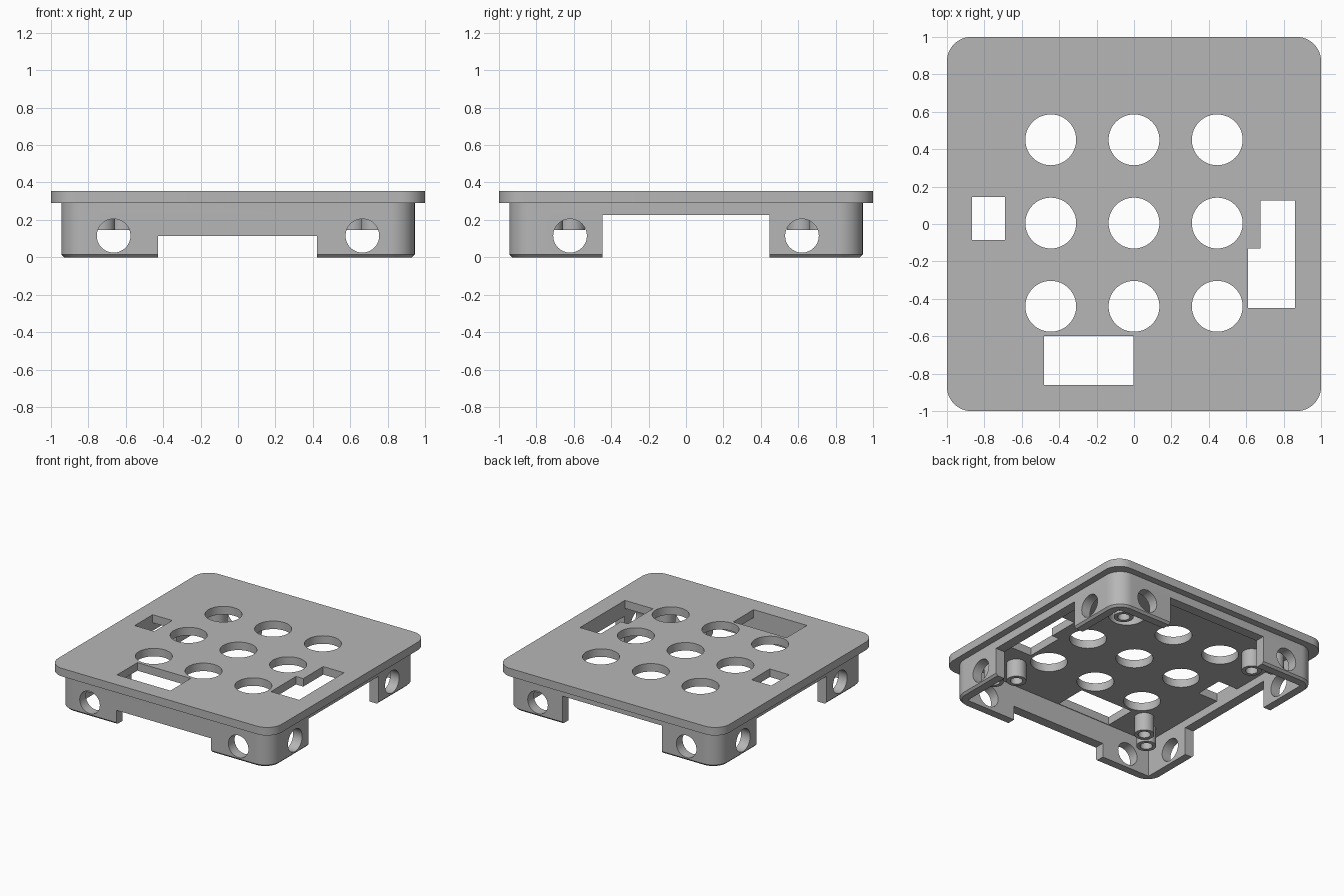
import bpy, bmesh
from math import cos, sin, pi, radians

cube = bpy.data.objects.get("Cube")
if cube:
    bpy.data.objects.remove(cube, do_unlink=True)

grey = bpy.data.materials.new("plain grey")
grey.use_nodes = True
colour = (0.47, 0.47, 0.47, 1)
grey.diffuse_color = colour
grey.node_tree.nodes["Principled BSDF"].inputs["Base Color"].default_value = colour


def prism(name, outline, z0, z1, chamfer=0):
    """Extrude a flat outline from z0 to z1, with an optional lower chamfer."""
    bm = bmesh.new()
    base = bm.faces.new([bm.verts.new((x, y, z0)) for x, y in outline])
    top = bmesh.ops.extrude_face_region(bm, geom=[base])["geom"]
    top_verts = [v for v in top if isinstance(v, bmesh.types.BMVert)]
    bmesh.ops.translate(bm, verts=top_verts, vec=(0, 0, z1 - z0))
    bmesh.ops.recalc_face_normals(bm, faces=bm.faces)
    if chamfer:
        rim = [e for e in bm.edges if all(v.co.z < z0 + 1e-5 for v in e.verts)]
        bmesh.ops.bevel(bm, geom=rim, offset=chamfer, segments=1, affect="EDGES")
    mesh = bpy.data.meshes.new(name)
    bm.to_mesh(mesh)
    bm.free()
    mesh.materials.append(grey)
    obj = bpy.data.objects.new(name, mesh)
    bpy.context.collection.objects.link(obj)
    return obj


def circle(x, y, r, n=48):
    return [(x + r * cos(2 * pi * i / n), y + r * sin(2 * pi * i / n)) for i in range(n)]


def rect(x0, x1, y0, y1):
    return [(x0, y0), (x1, y0), (x1, y1), (x0, y1)]


def rounded_square(half, r, steps=12):
    pts = []
    for quarter, (sx, sy) in enumerate([(1, 1), (-1, 1), (-1, -1), (1, -1)]):
        for i in range(steps + 1):
            a = (quarter + i / steps) * pi / 2
            pts.append((sx * (half - r) + r * cos(a), sy * (half - r) + r * sin(a)))
    return pts


def cut(obj, cutters):
    """Subtract every cutter, keep the result and discard the cutters."""
    for c in cutters:
        c.hide_render = True
        mod = obj.modifiers.new("cut", "BOOLEAN")
        mod.operation = "DIFFERENCE"
        mod.solver = "EXACT"
        mod.object = c
    graph = bpy.context.evaluated_depsgraph_get()
    result = bpy.data.meshes.new_from_object(obj.evaluated_get(graph))
    obj.modifiers.clear()
    obj.data = result
    for c in cutters:
        bpy.data.objects.remove(c, do_unlink=True)


def smooth(obj):
    bpy.ops.object.select_all(action="DESELECT")
    obj.select_set(True)
    bpy.context.view_layer.objects.active = obj
    bpy.ops.object.shade_smooth_by_angle(angle=radians(30))


PLATE_Z, TOP_Z = 0.29, 0.355

# Top plate with a grid of round holes and three connector openings
plate = prism("top_plate", rounded_square(1, 0.13), PLATE_Z, TOP_Z)
openings = [circle(x, y, 0.136) for x in (-0.445, 0, 0.445) for y in (-0.44, 0.005, 0.45)]
openings += [
    rect(-0.865, -0.69, -0.085, 0.145),
    rect(-0.48, -0.003, -0.86, -0.6),
    [(0.61, -0.45), (0.862, -0.45), (0.862, 0.125),
     (0.675, 0.125), (0.675, -0.13), (0.61, -0.13)],
]
cut(plate, [prism("cutter", o, 0.2, 0.45) for o in openings])
smooth(plate)

# Skirt wall, hollow inside, with a notch in each side leaving corner legs
INNER, OUTER = 0.865, 0.945
wall = prism("skirt_wall", rounded_square(OUTER, 0.13), 0, PLATE_Z, chamfer=0.016)
cutters = [
    prism("cutter", rect(-INNER, INNER, -INNER, INNER), -0.1, 0.4),
    prism("cutter", rect(-0.427, 0.422, -1.1, -0.8), -0.1, 0.115),
    prism("cutter", rect(-0.445, 0.445, 0.8, 1.1), -0.1, 0.225),
    prism("cutter", rect(0.8, 1.1, -0.447, 0.447), -0.1, 0.225),
    prism("cutter", rect(-1.1, -0.8, -0.447, 0.447), -0.1, 0.225),
]
# Round holes running through the legs in both directions
for s in (-1, 1):
    along_y = prism("cutter", circle(0, 0, 0.09), -1.2, 1.2)
    along_y.rotation_euler.x = pi / 2
    along_y.location = (s * 0.665, 0, 0.115)
    along_x = prism("cutter", circle(0, 0, 0.09), -1.2, 1.2)
    along_x.rotation_euler.y = pi / 2
    along_x.location = (0, s * 0.62, 0.115)
    cutters += [along_y, along_x]
bpy.context.view_layer.update()
cut(wall, cutters)
smooth(wall)

# Hollow screw posts, a pair on the diagonal of each corner
for sx, side in ((-1, "right"), (1, "left")):
    for sy, end in ((-1, "front"), (1, "back")):
        for d, kind in ((0.612, "inner"), (0.73, "outer")):
            post = prism(f"{end}_{side}_{kind}_post", circle(sx * d, sy * d, 0.073, 32),
                         0.145, PLATE_Z)
            cut(post, [prism("cutter", circle(sx * d, sy * d, 0.045, 32), 0.1, 0.28)])
            smooth(post)
